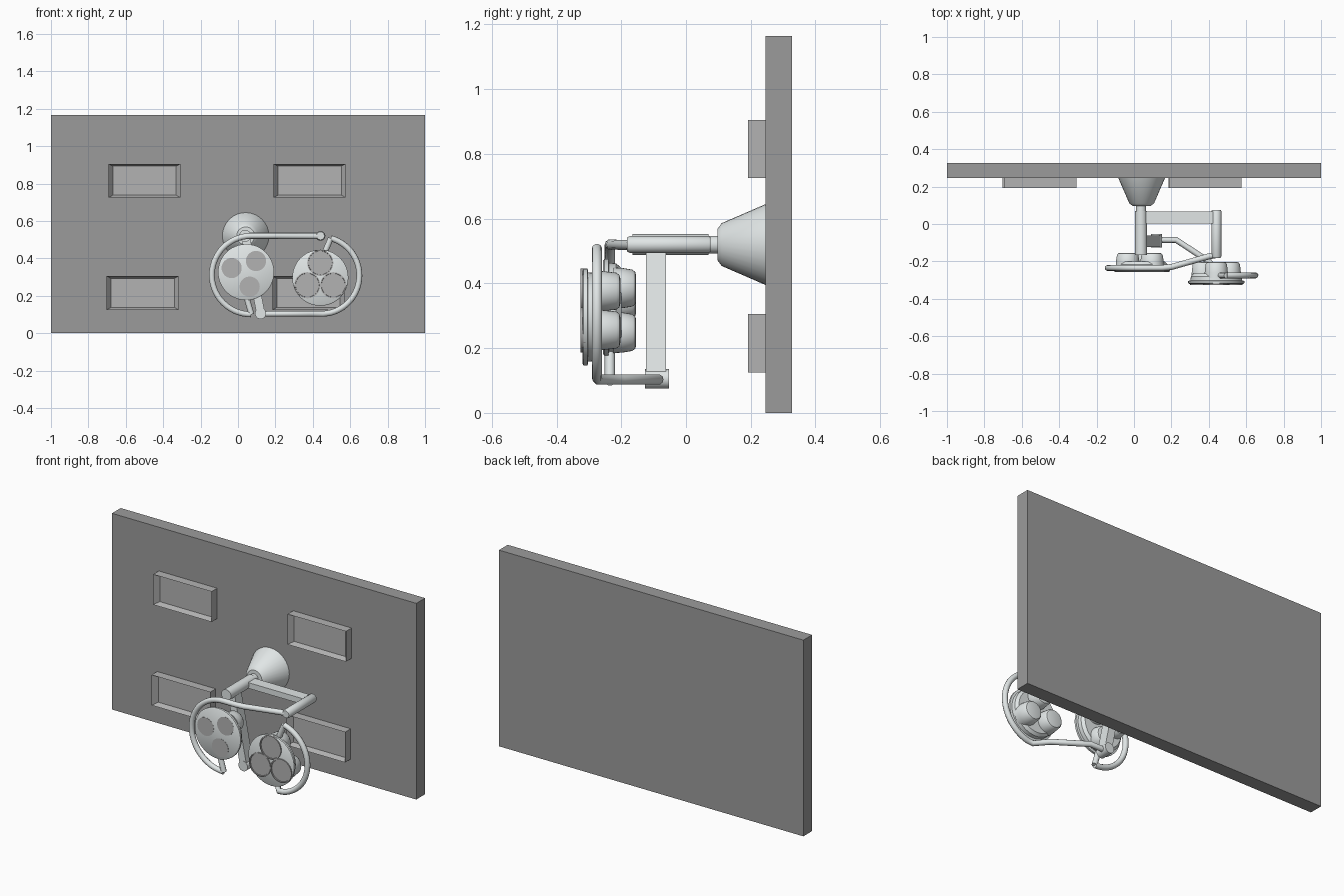
import bpy, bmesh, math
from mathutils import Vector, Matrix

if "Cube" in bpy.data.objects:
    bpy.data.objects.remove(bpy.data.objects["Cube"])

def material(name, v):
    m = bpy.data.materials.new(name)
    m.diffuse_color = (*v, 1)
    m.use_nodes = True
    m.node_tree.nodes["Principled BSDF"].inputs["Base Color"].default_value = m.diffuse_color
    return m

DARK = material("wall_grey", (0.33, 0.33, 0.33))
MID = material("panel_grey", (0.45, 0.45, 0.45))
PALE = material("pale_grey", (0.75, 0.79, 0.79))

def finish(name, bm, mat, smooth=True):
    bmesh.ops.recalc_face_normals(bm, faces=bm.faces)
    me = bpy.data.meshes.new(name)
    bm.to_mesh(me)
    bm.free()
    ob = bpy.data.objects.new(name, me)
    bpy.context.collection.objects.link(ob)
    me.materials.append(mat)
    if smooth:
        bpy.ops.object.select_all(action='DESELECT')
        ob.select_set(True)
        bpy.context.view_layer.objects.active = ob
        bpy.ops.object.shade_smooth_by_angle(angle=math.radians(35))
    return ob

def turned(name, x, z, profile, mat=PALE, n=32):
    """Closed solid turned about a y-directed axis; profile is (radius, y)."""
    bm = bmesh.new()
    rings = [[bm.verts.new((x + r * math.cos(i * math.tau / n), y,
                            z + r * math.sin(i * math.tau / n))) for i in range(n)]
             for r, y in profile]
    for a, b in zip(rings, rings[1:]):
        for i in range(n):
            j = (i + 1) % n
            bm.faces.new((a[i], a[j], b[j], b[i]))
    bm.faces.new(rings[0])
    bm.faces.new(rings[-1])
    return finish(name, bm, mat)

def cube(bm, x0, x1, y0, y1, z0, z1):
    mtx = (Matrix.Translation(((x0 + x1) / 2, (y0 + y1) / 2, (z0 + z1) / 2))
           @ Matrix.Diagonal((x1 - x0, y1 - y0, z1 - z0, 1)))
    bmesh.ops.create_cube(bm, size=1, matrix=mtx)

def bar(name, p, q, y0, y1, w):
    """Rectangular arm between two (x, z) points."""
    bm = bmesh.new()
    d = Vector((q[0] - p[0], q[1] - p[1]))
    cube(bm, 0, d.length, y0, y1, -w / 2, w / 2)
    bmesh.ops.rotate(bm, verts=bm.verts,
                     matrix=Matrix.Rotation(-math.atan2(d.y, d.x), 3, 'Y'))
    bmesh.ops.translate(bm, verts=bm.verts, vec=(p[0], 0, p[1]))
    return finish(name, bm, PALE, False)

def tube(name, pts, r):
    cu = bpy.data.curves.new(name, 'CURVE')
    cu.dimensions = '3D'
    cu.bevel_depth = r
    cu.bevel_resolution = 3
    cu.use_fill_caps = True
    sp = cu.splines.new('POLY')
    sp.points.add(len(pts) - 1)
    for p, c in zip(sp.points, pts):
        p.co = (*c, 1)
    ob = bpy.data.objects.new(name, cu)
    bpy.context.collection.objects.link(ob)
    cu.materials.append(PALE)
    bpy.ops.object.select_all(action='DESELECT')
    ob.select_set(True)
    bpy.context.view_layer.objects.active = ob
    bpy.ops.object.convert(target='MESH')
    bpy.ops.object.shade_smooth_by_angle(angle=math.radians(50))

def arc(cx, y, cz, r, a0, a1, n=28):
    return [(cx + r * math.cos(math.radians(a0 + (a1 - a0) * i / n)), y,
             cz + r * math.sin(math.radians(a0 + (a1 - a0) * i / n))) for i in range(n + 1)]

# mounting slab
bm = bmesh.new()
cube(bm, -1, 1, 0.245, 0.327, 0, 1.165)
finish("mounting_slab", bm, DARK, False)

# four recessed light panels
for k, (x, z) in enumerate([(-0.5, 0.815), (0.383, 0.815), (-0.51, 0.215), (0.377, 0.215)]):
    bm = bmesh.new()
    cube(bm, x - 0.192, x + 0.192, 0.192, 0.246, z - 0.09, z + 0.09)
    bm.normal_update()
    front = min(bm.faces, key=lambda f: f.calc_center_median().y)
    bmesh.ops.inset_region(bm, faces=[front], thickness=0.018)
    bmesh.ops.translate(bm, verts=front.verts, vec=(0, 0.03, 0))
    for v in front.verts:
        v.co.x += 0.01 if v.co.x < x else -0.01
    finish(f"light_panel_{k + 1}", bm, MID, False)

# flared mount and pivot shafts
turned("mount_cone", 0.041, 0.52, [(0.125, 0.246), (0.066, 0.11), (0.048, 0.097), (0.04, 0.097)])
turned("main_shaft", 0.038, 0.52, [(0.027, 0.11), (0.027, 0.07), (0.032, 0.07), (0.032, -0.165)])
turned("side_pivot", 0.441, 0.52, [(0.022, 0.076), (0.026, 0.07), (0.026, -0.174), (0.021, -0.183)], n=24)
turned("lower_pivot", 0.121, 0.105, [(0.03, -0.053), (0.03, -0.126)], n=24)

# swing arms
bar("side_arm", (0.05, 0.52), (0.44, 0.52), 0.003, 0.068, 0.034)
bar("lower_arm", (0.04, 0.52), (0.121, 0.11), -0.124, -0.062, 0.045)

# curved yokes holding the lamp heads
tube("left_yoke", [(0.445, -0.165, 0.517), (0.40, -0.173, 0.518), (0.20, -0.23, 0.52), (0.15, -0.235, 0.52)]
     + arc(0.07, -0.235, 0.31, 0.21, 90, 270), 0.016)
tube("right_yoke", [(0.12, -0.085, 0.103), (0.225, -0.085, 0.103), (0.40, -0.2, 0.103), (0.46, -0.272, 0.103)]
     + arc(0.443, -0.275, 0.308, 0.206, -75, 75), 0.016)
tube("left_yoke_stub", [(0.072, -0.235, 0.10), (0.04, -0.235, 0.21)], 0.016)
tube("right_yoke_stub", [(0.496, -0.275, 0.507), (0.455, -0.275, 0.41)], 0.016)

# lamp heads: flanged dish, three rear reflector cups, three front lenses
def lamp(side, x, z, front, depth, angles, recessed):
    f, b = front, front + depth
    turned(side + "_dish", x, z, [(0.144, f), (0.15, f + 0.004), (0.15, f + 0.016), (0.138, f + 0.018),
                                  (0.136, f + 0.04), (0.122, f + 0.056), (0.1, f + 0.056)], n=48)
    for k, a in enumerate(angles):
        cx = x + 0.08 * math.cos(math.radians(a))
        cz = z + 0.08 * math.sin(math.radians(a))
        turned(f"{side}_cup_{k + 1}", cx, cz, [(0.064, f + 0.03), (0.062, f + 0.06), (0.057, b - 0.012),
                                               (0.05, b - 0.003), (0.04, b)])
        if recessed:
            turned(f"{side}_lens_{k + 1}", cx, cz, [(0.07, f + 0.01), (0.07, f - 0.006), (0.064, f - 0.006),
                                                    (0.063, f - 0.001)], MID)
        else:
            turned(f"{side}_lens_{k + 1}", cx, cz, [(0.054, f + 0.01), (0.054, f - 0.001)], MID)

lamp("left_lamp", 0.043, 0.326, -0.256, 0.102, (164, 48, -76), False)
lamp("right_lamp", 0.44, 0.296, -0.32, 0.117, (90, 210, 330), True)
